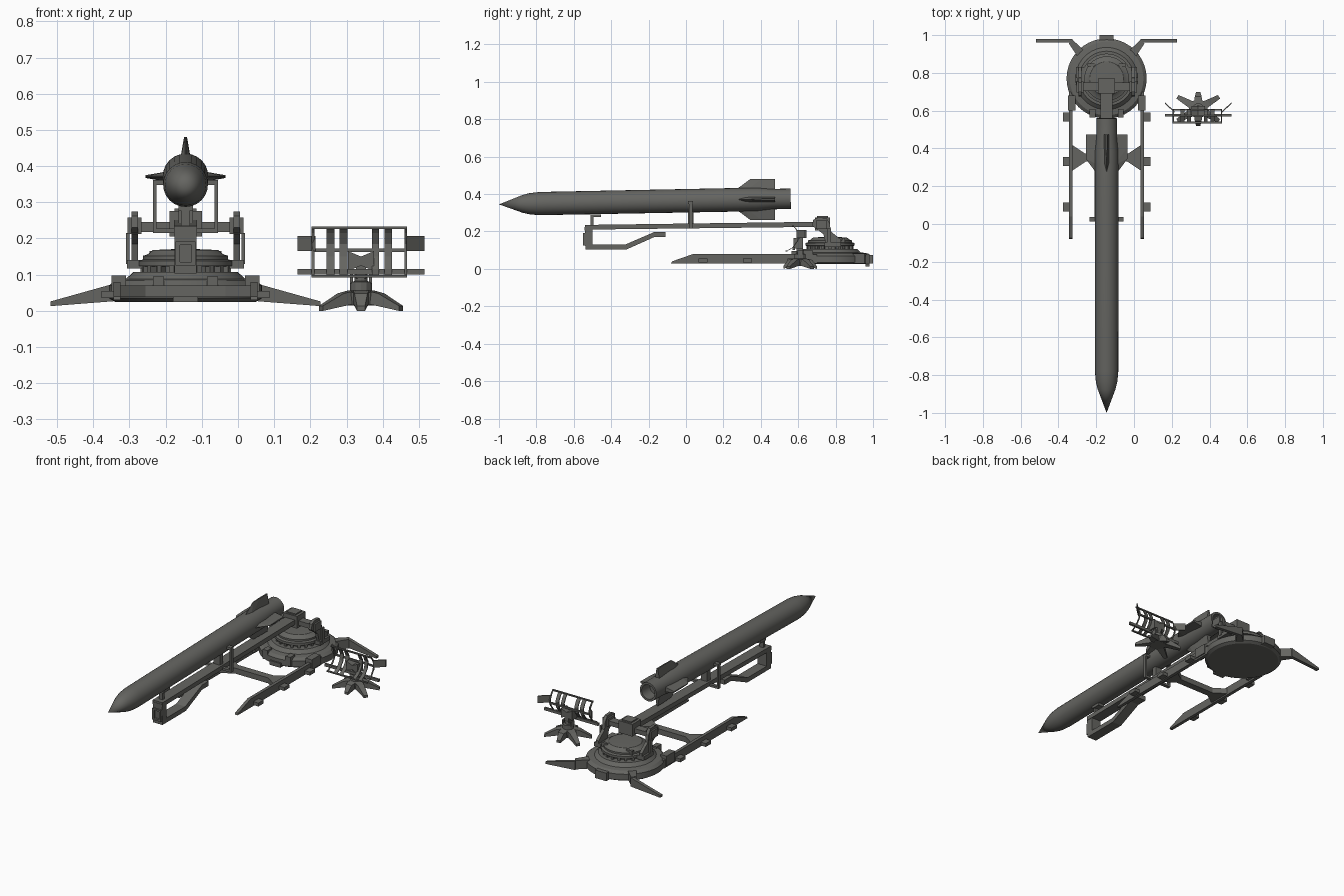
import bpy, bmesh, math
from mathutils import Vector, Matrix

if "Cube" in bpy.data.objects:
    bpy.data.objects.remove(bpy.data.objects["Cube"])

CX, CY = -0.145, 0.77          # launcher centre
RX, RY = 0.34, 0.61            # radar centre
grey = bpy.data.materials.new("dark_grey")
grey.diffuse_color = (0.13, 0.13, 0.12, 1)
grey.use_nodes = True
grey.node_tree.nodes["Principled BSDF"].inputs["Base Color"].default_value = grey.diffuse_color


def finish(name, bm, smooth=False):
    bmesh.ops.recalc_face_normals(bm, faces=bm.faces)
    me = bpy.data.meshes.new(name)
    bm.to_mesh(me)
    bm.free()
    me.materials.append(grey)
    ob = bpy.data.objects.new(name, me)
    bpy.context.collection.objects.link(ob)
    if smooth:
        bpy.ops.object.select_all(action='DESELECT')
        ob.select_set(True)
        bpy.context.view_layer.objects.active = ob
        bpy.ops.object.shade_smooth_by_angle(angle=math.radians(28))
    return ob


def hull(name, pts):
    bm = bmesh.new()
    for p in pts:
        bm.verts.new(p)
    bmesh.ops.convex_hull(bm, input=bm.verts)
    return finish(name, bm)


def box(name, x, y, z):
    return hull(name, [(a, b, c) for a in x for b in y for c in z])


def prism(name, prof, x0, x1):
    """Extrude a (y, z) outline from x0 to x1."""
    bm = bmesh.new()
    f = bm.faces.new([bm.verts.new((x0, y, z)) for y, z in prof])
    r = bmesh.ops.extrude_face_region(bm, geom=[f])
    bmesh.ops.translate(bm, vec=(x1 - x0, 0, 0),
                        verts=[v for v in r["geom"] if isinstance(v, bmesh.types.BMVert)])
    return finish(name, bm)


def lathe(name, prof, n, mat):
    """Spin an (r, h) profile around local z, then place it."""
    bm = bmesh.new()
    vs = [bm.verts.new((r, 0, h)) for r, h in prof]
    es = [bm.edges.new(e) for e in zip(vs, vs[1:])]
    bmesh.ops.spin(bm, geom=vs + es, cent=(0, 0, 0), axis=(0, 0, 1),
                   angle=math.tau, steps=n, use_merge=True)
    bmesh.ops.remove_doubles(bm, verts=bm.verts, dist=1e-5)
    bm.transform(mat)
    return finish(name, bm, True)


def sides(a, b):
    """x ranges mirrored about the launcher centre."""
    return [("left", (CX - b, CX - a)), ("right", (CX + a, CX + b))]


# Missile body with hollow nozzle
nose = Vector((CX, -1, 0.345))
axis = Vector((0, 1.56, 0.03)).normalized()
place = Matrix.Translation(nose) @ axis.to_track_quat('Z', 'Y').to_matrix().to_4x4()
lathe("missile_body", [(0, 0), (0.047, 0.125), (0.057, 0.165), (0.062, 0.22), (0.063, 1.25),
                       (0.063, 1.38), (0.055, 1.46), (0.054, 1.56), (0.042, 1.56),
                       (0.038, 1.49), (0, 1.49)], 24, place)

# Four tapered fins
for k in range(4):
    c, s = math.cos(k * math.pi / 2), math.sin(k * math.pi / 2)
    pts = []
    for r, y0, y1, w in ((0.04, 0.25, 0.475, 0.016), (0.11, 0.345, 0.475, 0.004)):
        for y, t in ((y0, 0.001), (y0 + 0.06, w), (y1, w)):
            for q in (-t, t):
                pts.append((CX + r * c - q * s, y, 0.371 + r * s + q * c))
    hull(f"missile_fin_{k}", pts)

# Launch beam, hanging front frame and missile supports
prism("launch_beam", [(-0.54, 0.21), (-0.54, 0.235), (0.72, 0.252), (0.72, 0.225)],
      CX - 0.032, CX + 0.032)
prism("front_frame", [(-0.542, 0.225), (-0.538, 0.103), (-0.32, 0.103), (-0.17, 0.17),
                      (-0.11, 0.17), (-0.11, 0.197), (-0.17, 0.197), (-0.325, 0.13),
                      (-0.5, 0.13), (-0.5, 0.225)], CX - 0.03, CX + 0.03)
for n, x in sides(0.016, 0.028):
    box("front_frame_rib_" + n, x, (-0.552, -0.54), (0.125, 0.19))
for z in (0.125, 0.182):
    box("front_frame_bar", (CX - 0.028, CX + 0.028), (-0.552, -0.54), (z, z + 0.01))
box("front_post", (CX - 0.012, CX + 0.012), (-0.51, -0.495), (0.23, 0.29))
box("front_post_pad", (CX - 0.02, CX + 0.02), (-0.51, -0.455), (0.277, 0.292))
box("cradle_bar", (CX - 0.09, CX + 0.09), (0.015, 0.035), (0.215, 0.228))
for n, x in sides(0.08, 0.09):
    box("cradle_post_" + n, x, (0.015, 0.035), (0.22, 0.36))
for n, x in sides(0.062, 0.09):
    box("cradle_clamp_" + n, x, (0.012, 0.038), (0.348, 0.362))
box("cradle_centre_post", (CX - 0.02, CX + 0.02), (0.01, 0.04), (0.225, 0.31))

# Round base and turntable
up = Matrix.Translation((CX, CY, 0))
lathe("base_disc", [(0, 0.025), (0.195, 0.025), (0.212, 0.035), (0.212, 0.07), (0.195, 0.084),
                    (0.165, 0.088), (0.145, 0.107), (0, 0.107)], 40, up)
lathe("turntable", [(0, 0.1), (0.105, 0.1), (0.105, 0.122), (0.132, 0.124), (0.132, 0.138),
                    (0.118, 0.142), (0.118, 0.152), (0.105, 0.156), (0.09, 0.168),
                    (0, 0.172)], 40, up)
for k in range(20):
    a = math.tau * k / 20
    tooth = box("turntable_tooth", (0.1, 0.125), (-0.007, 0.007), (0.105, 0.125))
    tooth.data.transform(up @ Matrix.Rotation(a, 4, 'Z'))

# Yoke, hinge and shaft
yoke = [(0.675, 0.23), (0.68, 0.262), (0.705, 0.275), (0.75, 0.272), (0.768, 0.245),
        (0.775, 0.2), (0.83, 0.155), (0.83, 0.125), (0.75, 0.125), (0.735, 0.185), (0.7, 0.212)]
for n, x in sides(0.132, 0.15):
    prism("yoke_arm_" + n, yoke, *x)
for n, x in sides(0.122, 0.16):
    box("yoke_head_" + n, x, (0.695, 0.755), (0.213, 0.258))
for n, x in sides(0.1, 0.162):
    box("yoke_foot_" + n, x, (0.74, 0.83), (0.117, 0.14))
for n, x in sides(0.155, 0.165):
    box("yoke_strut_" + n, x, (0.755, 0.775), (0.13, 0.215))
box("hinge_shaft", (CX - 0.13, CX + 0.13), (0.705, 0.75), (0.218, 0.245))
box("hinge_block", (CX - 0.045, CX + 0.045), (0.69, 0.77), (0.205, 0.276))
box("hinge_cap", (CX - 0.03, CX + 0.03), (0.7, 0.76), (0.27, 0.283))
for n, x in sides(0.06, 0.1):
    box("turntable_clip_rear_" + n, x, (0.835, 0.85), (0.14, 0.165))

# Base blocks
for n, x in sides(0.165, 0.205):
    box("base_block_" + n, x, (0.6, 0.68), (0.04, 0.098))
for n, x in sides(0.06, 0.09):
    box("base_front_block_" + n, x, (0.565, 0.61), (0.04, 0.095))
box("base_rear_block", (CX - 0.037, CX + 0.037), (0.95, 1.0), (0.028, 0.075))
box("base_front_step", (CX - 0.035, CX + 0.035), (0.55, 0.6), (0.025, 0.05))

# Rear legs
for n, s in (("left", -1), ("right", 1)):
    hull("rear_leg_root_" + n, [(CX + s * x, y, z) for x, y in
         ((0.1, 0.9), (0.15, 0.88), (0.2, 0.955), (0.18, 0.975)) for z in (0.03, 0.082)])
    hull("rear_leg_" + n, [(CX + s * x, y, z) for x, z in
         ((0.18, 0.028), (0.18, 0.08), (0.373, 0.013), (0.373, 0.026)) for y in (0.96, 0.98)])

# Front rails with tapered tips, outrigger pads and cross bar
rail = [(-0.08, 0.03), (-0.075, 0.04), (0.04, 0.08), (0.7, 0.078), (0.7, 0.03)]
for n, x in sides(0.18, 0.199):
    prism("front_rail_" + n, rail, *x)
for n, x in sides(0.195, 0.232):
    for y in (0.09, 0.33, 0.567):
        box("rail_pad_" + n, x, (y - 0.024, y + 0.024), (0.035, 0.055))
box("cross_bar", (CX - 0.185, CX + 0.185), (0.33, 0.372), (0.038, 0.07))
for n, s in (("left", -1), ("right", 1)):
    hull("cross_bar_gusset_" + n, [(CX + s * x, 0.35 + y, z) for x, w in ((0.11, 0.02), (0.15, 0.025), (0.185, 0.07))
                                   for y in (-w, w) for z in (0.038, 0.07)])

# Radar pedestal and six feet
lathe("radar_pedestal", [(0, 0.015), (0.045, 0.015), (0.05, 0.05), (0.03, 0.055), (0.03, 0.08),
                         (0.018, 0.082), (0.018, 0.1), (0, 0.1)], 12,
      Matrix.Translation((RX, RY, 0)))
for k in range(6):
    length = 0.09 if k % 3 == 1 else 0.127
    foot = hull("radar_foot", [(r, y, z) for r, w, z0, z1 in
                ((0.03, 0.022, 0.02, 0.056), (0.065, 0.018, 0.015, 0.048), (length, 0.011, 0, 0.014))
                for y in (-w, w) for z in (z0, z1)])
    foot.data.transform(Matrix.Translation((RX, RY, 0)) @ Matrix.Rotation(math.radians(30 + 60 * k), 4, 'Z'))
for s in (-1, 1):
    box("radar_yoke", (RX + s * 0.022, RX + s * 0.03), (RY - 0.015, RY + 0.015), (0.075, 0.1))

# Radar dish: curved slats between two bars
arc = [(0.54, 0.095), (0.575, 0.115), (0.6, 0.15), (0.605, 0.185), (0.59, 0.215), (0.575, 0.232)]
slat = arc + [(y - 0.006, z) for y, z in reversed(arc)]
for x0, x1 in ((0.203, 0.211), (0.245, 0.267), (0.281, 0.303), (0.37, 0.39), (0.405, 0.426), (0.46, 0.467)):
    prism("dish_slat", slat, x0, x1)
box("dish_top_bar", (0.203, 0.467), (0.568, 0.578), (0.226, 0.233))
box("dish_bottom_bar", (0.203, 0.467), (0.533, 0.543), (0.092, 0.099))
box("dish_lower_arm", (0.165, 0.515), (0.57, 0.582), (0.1, 0.116))
box("dish_rear_arm", (0.205, 0.465), (0.6, 0.61), (0.163, 0.172))
for s in (-1, 1):
    hull("dish_side_panel", [(RX + s * x, y + d, z) for x, y in ((0.126, 0.59), (0.175, 0.635))
                             for d in (0, 0.008) for z in (0.165, 0.207)])
    hull("dish_centre_hub", [(RX + s * x, y, z) for x, a, b in ((0, 0.125, 0.15), (0.036, 0.11, 0.165))
                             for y in (0.575, 0.625) for z in (a, b)])
box("dish_neck", (RX - 0.014, RX + 0.014), (0.59, 0.625), (0.09, 0.14))
